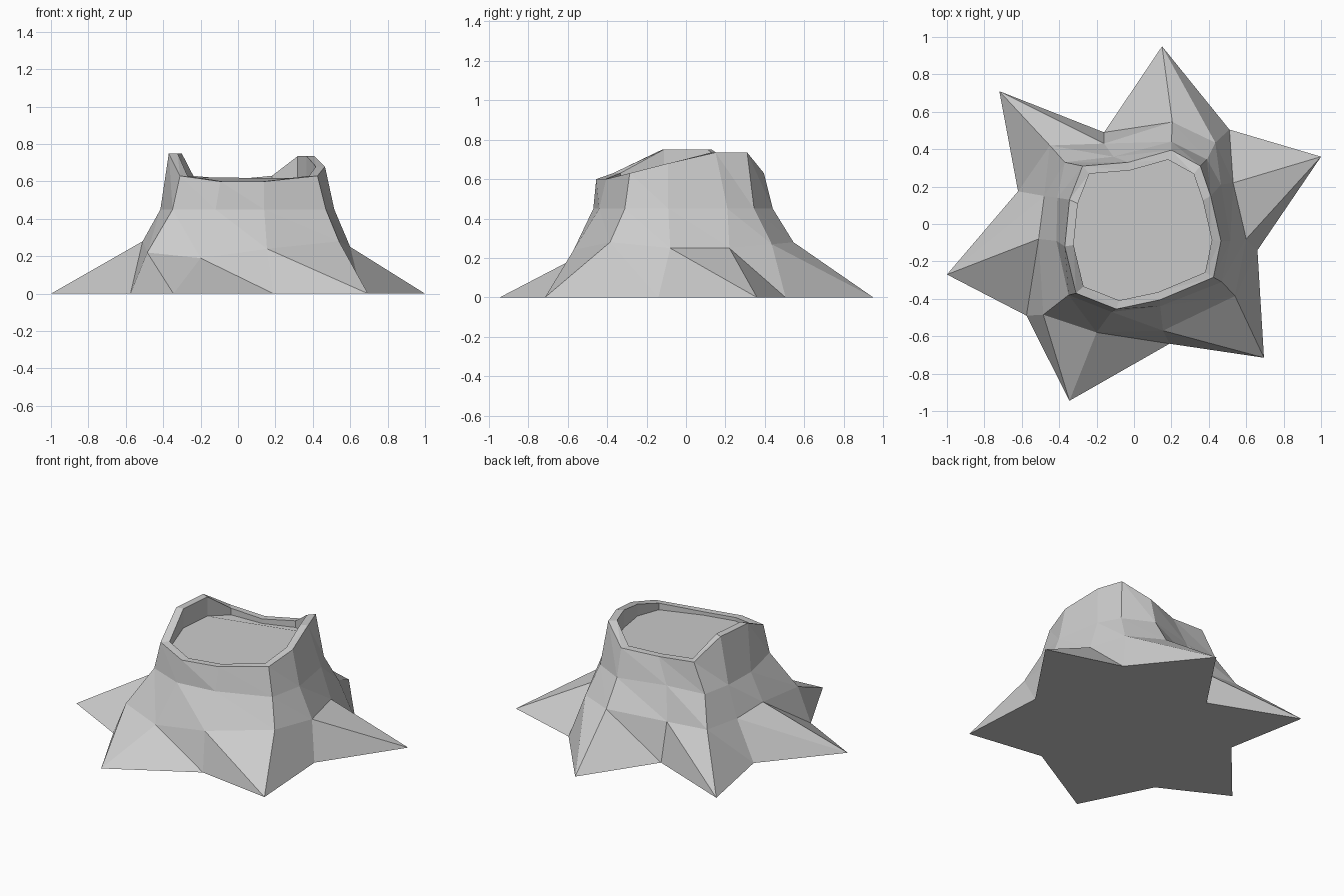
import bpy, bmesh
from mathutils import Vector

if "Cube" in bpy.data.objects:
    bpy.data.objects.remove(bpy.data.objects["Cube"])

# Horizontal sections of the stump, counter-clockwise pairs of root ridge and valley
ROOTS = [(.15, .95), (-.16, .49), (-.72, .71), (-.62, .175), (-1, -.27), (-.575, -.49),
         (-.345, -.945), (.19, -.64), (.695, -.715), (.66, -.14), (1, .36), (.51, .505)]
FLARE = [(.205, .545, .28), (-.16, .43, .25), (-.45, .42, .27), (-.48, .15, .25),
         (-.51, -.08, .28), (-.485, -.485, .22), (-.20, -.58, .19), (.155, -.57, .24),
         (.54, -.385, .28), (.60, -.08, .25), (.53, .22, .25), (.435, .435, .27)]
WAIST = [(.20, .44), (-.11, .36), (-.37, .33), (-.41, .14), (-.415, -.09), (-.35, -.38),
         (-.12, -.47), (.14, -.44), (.47, -.31), (.515, -.09), (.465, .21), (.39, .345)]
RIM = [(.20, .395, .63), (-.03, .33, .61), (-.275, .31, .63), (-.345, .13, .75),
       (-.37, -.12, .75), (-.31, -.37, .63), (-.095, -.455, .60), (.14, -.405, .60),
       (.425, -.285, .63), (.465, -.09, .68), (.41, .15, .735), (.355, .31, .735)]
CENTRE = Vector((.04, -.05))


def lifted(points, z):
    return [(x, y, z) for x, y in points]


def inset(points, factor):
    out = []
    for x, y, z in points:
        p = CENTRE + (Vector((x, y)) - CENTRE) * factor
        out.append((p.x, p.y, z))
    return out


bm = bmesh.new()

# Bark from the root tips up to the broken rim, then over the rim and down inside
lip = inset(RIM, .885)
floor = [(x, y, .58 + .3 * (z - .61)) for x, y, z in lip]
sections = [lifted(ROOTS, 0), FLARE, lifted(WAIST, .45), RIM, lip, floor]
rings = [[bm.verts.new(p) for p in s] for s in sections]
for low, high in zip(rings, rings[1:]):
    for i in range(12):
        j = (i + 1) % 12
        bm.faces.new((low[i], low[j], high[i]))
        bm.faces.new((low[j], high[j], high[i]))

# Underside and hollow floor
bm.faces.new(rings[0][::-1])
bm.faces.new(rings[-1])
bmesh.ops.recalc_face_normals(bm, faces=bm.faces[:])

mesh = bpy.data.meshes.new("tree_stump")
bm.to_mesh(mesh)
bm.free()
stump = bpy.data.objects.new("tree_stump", mesh)
bpy.context.collection.objects.link(stump)
